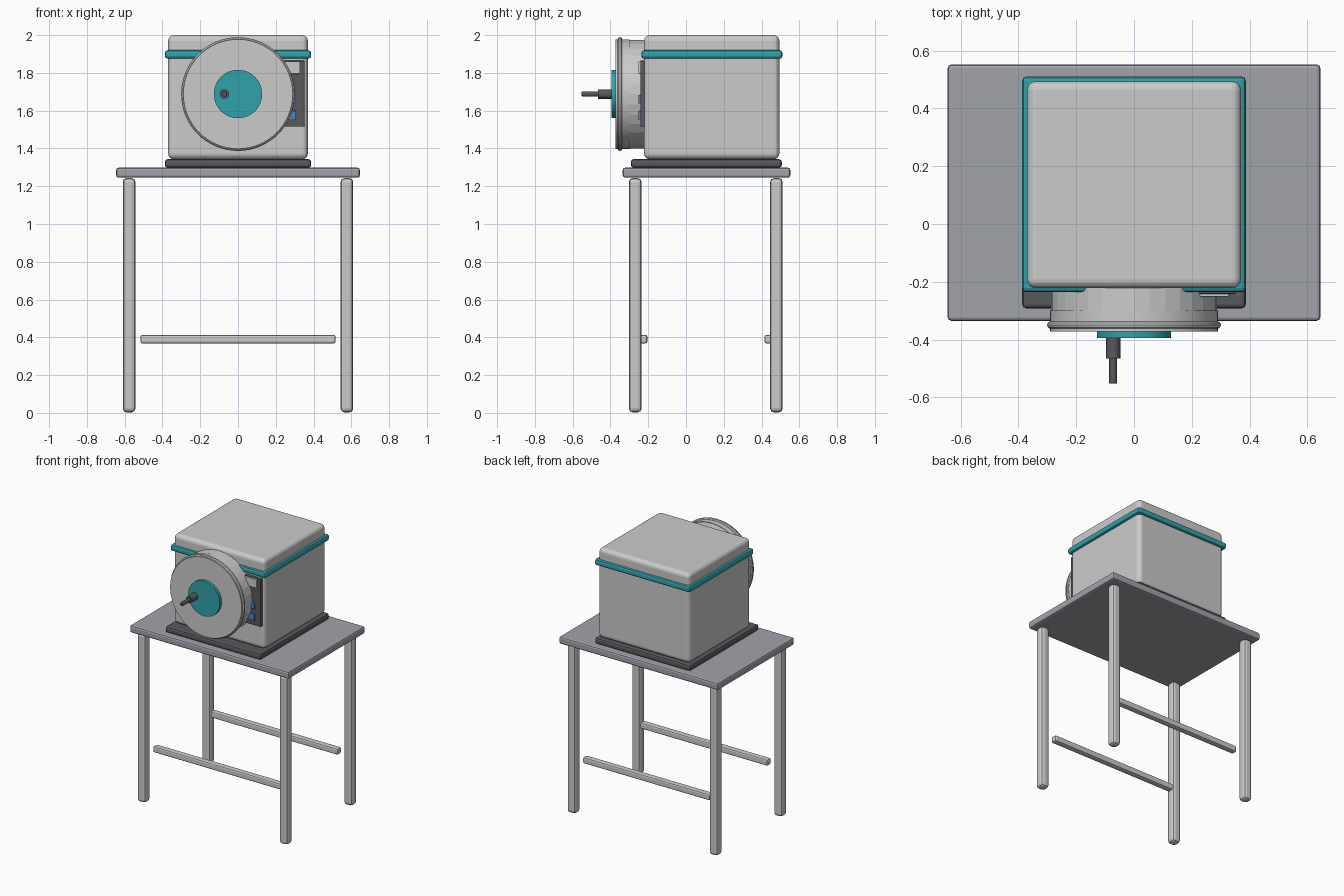
import bpy
from math import pi

if "Cube" in bpy.data.objects:
    bpy.data.objects.remove(bpy.data.objects["Cube"])


def material(name, rgb):
    m = bpy.data.materials.new(name)
    m.diffuse_color = (*rgb, 1)
    m.use_nodes = True
    m.node_tree.nodes["Principled BSDF"].inputs["Base Color"].default_value = m.diffuse_color
    return m


TEAL = material("teal", (0.03, 0.36, 0.40))
DARK = material("dark_grey", (0.10, 0.10, 0.11))
SLATE = material("table_grey", (0.36, 0.37, 0.41))
BLUE = material("button_blue", (0.08, 0.22, 0.55))
WHITE = material("display_white", (0.75, 0.77, 0.78))


def finish(ob, name, mat, bevel, segments):
    ob.name = name
    if mat:
        ob.data.materials.append(mat)
    if bevel:
        mod = ob.modifiers.new("soft_edges", "BEVEL")
        mod.width, mod.segments = bevel, segments
        mod.limit_method = "ANGLE"
        mod.angle_limit = 0.7
    return ob


def box(name, x, y, z, mat=None, bevel=0.0, segments=2):
    """Box given by its (min, max) range on each axis."""
    bpy.ops.mesh.primitive_cube_add(
        size=1, location=[(a + b) / 2 for a, b in (x, y, z)])
    ob = bpy.context.object
    ob.scale = [b - a for a, b in (x, y, z)]
    bpy.ops.object.transform_apply(location=False, rotation=False, scale=True)
    return finish(ob, name, mat, bevel, segments)


def disc(name, x, y, r, sides=48, mat=None, bevel=0.0, z=1.688, smooth=True):
    """Cylinder along y between the two y values."""
    bpy.ops.mesh.primitive_cylinder_add(
        vertices=sides, radius=r, depth=y[1] - y[0],
        location=(x, sum(y) / 2, z), rotation=(pi / 2, 0, 0))
    ob = bpy.context.object
    if smooth:
        bpy.ops.object.shade_smooth_by_angle(angle=0.5)
    return finish(ob, name, mat, bevel, 2)


# Table: top, four legs, two long rails that stop short of the legs
box("table_top", (-0.645, 0.645), (-0.335, 0.552), (1.245, 1.298), SLATE, 0.012)
for depth, y0 in (("front", -0.302), ("back", 0.445)):
    for side, x0 in (("left", -0.61), ("right", 0.543)):
        box(f"{depth}_{side}_leg", (x0, x0 + 0.067), (y0, y0 + 0.067),
            (0.003, 1.243), None, 0.02)
for name, y0 in (("front_rail", -0.25), ("back_rail", 0.416)):
    box(name, (-0.516, 0.516), (y0, y0 + 0.045), (0.368, 0.413), None, 0.01)

# Machine housing
box("base_plinth", (-0.387, 0.387), (-0.292, 0.507), (1.298, 1.343), DARK, 0.014)
box("housing", (-0.37, 0.37), (-0.222, 0.494), (1.343, 2.0), None, 0.03, 4)
box("trim_band", (-0.387, 0.387), (-0.236, 0.51), (1.875, 1.92), TEAL, 0.014)

# Round door: drum, lid and rim ring
disc("door_drum", 0, (-0.305, -0.20), 0.287, 32, smooth=False)
disc("door_lid", 0, (-0.372, -0.30), 0.29, 64)
bpy.ops.mesh.primitive_torus_add(
    major_segments=64, minor_segments=10, major_radius=0.288, minor_radius=0.013,
    location=(0, -0.35, 1.688), rotation=(pi / 2, 0, 0))
bpy.ops.object.shade_smooth_by_angle()
finish(bpy.context.object, "door_rim", None, 0, 1)

# Door hub and off-centre handle
disc("door_hub", 0, (-0.394, -0.368), 0.128, 48, TEAL)
disc("handle_collar", -0.072, (-0.466, -0.37), 0.025, 20, DARK)
disc("handle_pin", -0.072, (-0.552, -0.45), 0.014, 16, DARK, 0.003)

# Control panel beside the door
box("control_panel", (0.20, 0.352), (-0.242, -0.215), (1.515, 1.865), DARK, 0.004)
box("panel_display", (0.22, 0.328), (-0.252, -0.235), (1.795, 1.86), WHITE, 0.003)
for i, z0 in enumerate((1.637, 1.553)):
    box(f"panel_button_{i + 1}", (0.24, 0.308), (-0.252, -0.235),
        (z0, z0 + 0.047), BLUE, 0.004)
